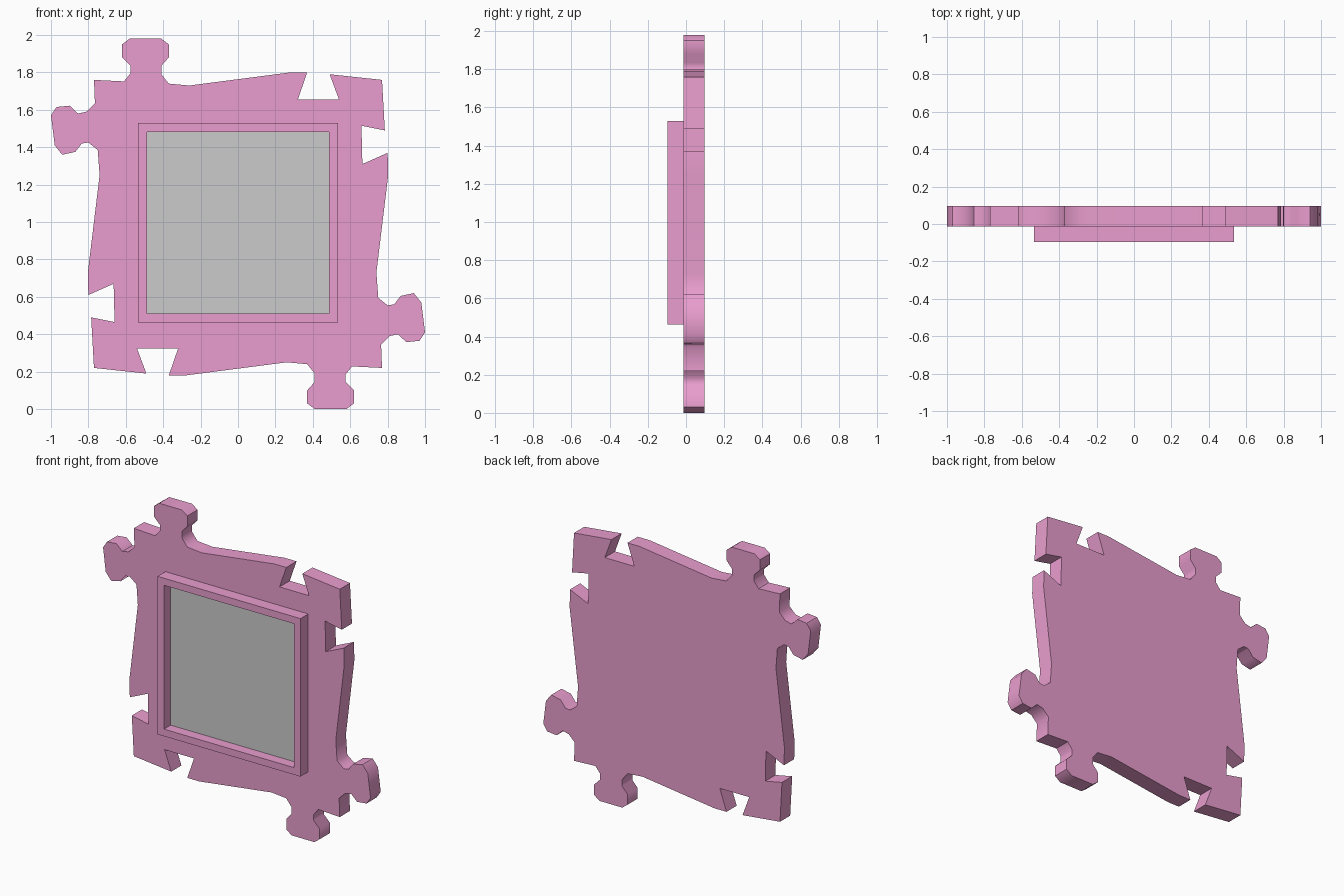
import bpy, bmesh, math

if "Cube" in bpy.data.objects:
    bpy.data.objects.remove(bpy.data.objects["Cube"])

ZC = 0.99            # centre of the two-fold rotational symmetry
BACK, FACE, FRONT = 0.096, -0.013, -0.096


def material(name, rgb):
    m = bpy.data.materials.new(name)
    m.diffuse_color = (*rgb, 1)
    m.use_nodes = True
    m.node_tree.nodes["Principled BSDF"].inputs["Base Color"].default_value = m.diffuse_color
    return m


def extrude_profile(name, pts, y0, y1, mat=None):
    """Closed x/z profile extruded along y from y0 (front) to y1 (back)."""
    bm = bmesh.new()
    face = bm.faces.new([bm.verts.new((x, y0, z)) for x, z in pts])
    ext = bmesh.ops.extrude_face_region(bm, geom=[face])
    moved = [g for g in ext["geom"] if isinstance(g, bmesh.types.BMVert)]
    bmesh.ops.translate(bm, verts=moved, vec=(0, y1 - y0, 0))
    bmesh.ops.recalc_face_normals(bm, faces=bm.faces)
    return finish(name, bm, mat)


def finish(name, bm, mat):
    me = bpy.data.meshes.new(name)
    bm.to_mesh(me)
    bm.free()
    ob = bpy.data.objects.new(name, me)
    bpy.context.collection.objects.link(ob)
    if mat:
        me.materials.append(mat)
    return ob


def square(h, zc):
    return [(-h, zc - h), (h, zc - h), (h, zc + h), (-h, zc + h)]


pink = material("pink", (0.82, 0.34, 0.62))

# Half of the jigsaw outline: left knob, top knob, top notch, right notch
half = [
    (-0.74, 1.25), (-0.75, 1.385), (-0.80, 1.425), (-0.835, 1.42),
    (-0.87, 1.375), (-0.94, 1.36), (-0.98, 1.41), (-1.0, 1.57),
    (-0.97, 1.615), (-0.90, 1.622), (-0.855, 1.58), (-0.81, 1.59),
    (-0.765, 1.635), (-0.77, 1.76),
    (-0.61, 1.752), (-0.575, 1.795), (-0.575, 1.835), (-0.62, 1.88),
    (-0.62, 1.95), (-0.58, 1.98), (-0.41, 1.98), (-0.37, 1.95),
    (-0.37, 1.88), (-0.41, 1.835), (-0.41, 1.79), (-0.37, 1.74),
    (-0.26, 1.73),
    (0.28, 1.80), (0.37, 1.80), (0.32, 1.655), (0.54, 1.655), (0.49, 1.79),
    (0.77, 1.76), (0.785, 1.49), (0.66, 1.515), (0.665, 1.31),
    (0.80, 1.37), (0.803, 1.25),
]
outline = half + [(-x, 2 * ZC - z) for x, z in half]
piece = extrude_profile("puzzle_piece", outline, FACE, BACK, pink)
bpy.context.view_layer.objects.active = piece
piece.select_set(True)
bpy.ops.object.shade_smooth_by_angle(angle=math.radians(50))

# Raised square frame: hollow ring of four quads, pulled forward
WC = 0.996
bm = bmesh.new()
rings = [[bm.verts.new((x, y, z)) for x, z in square(h, WC)]
         for h, y in ((0.534, FACE), (0.534, FRONT), (0.486, FRONT), (0.486, FACE))]
for a, b in zip(rings, rings[1:] + rings[:1]):
    for i in range(4):
        j = (i + 1) % 4
        bm.faces.new((a[i], a[j], b[j], b[i]))
bmesh.ops.recalc_face_normals(bm, faces=bm.faces)
finish("window_frame", bm, pink)

# Grey panel set inside the frame
extrude_profile("window_panel", square(0.486, WC), -0.025, FACE)
